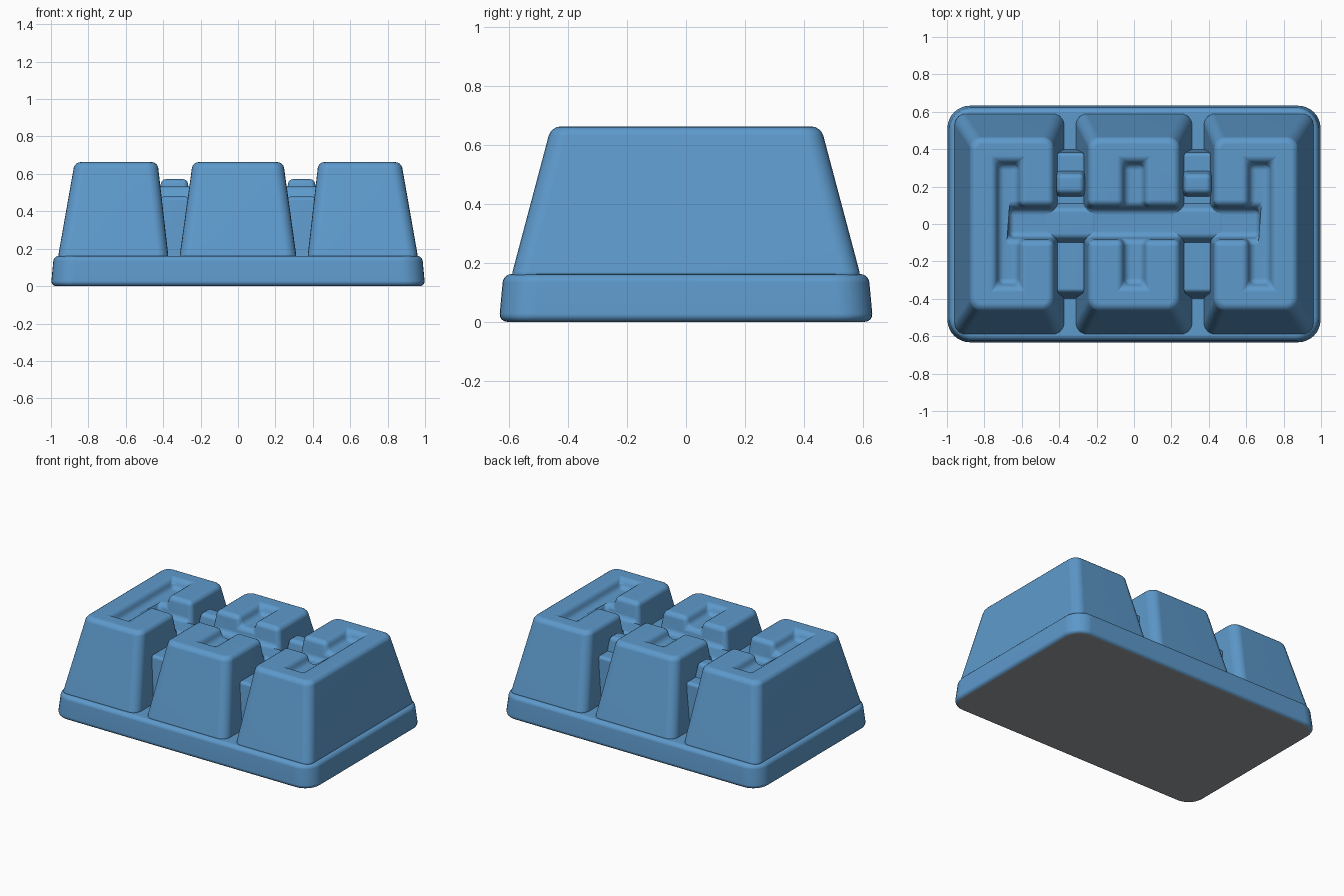
import bpy, bmesh, math

if "Cube" in bpy.data.objects:
    bpy.data.objects.remove(bpy.data.objects["Cube"])


def make_material(name, rgb):
    m = bpy.data.materials.new(name)
    m.diffuse_color = (*rgb, 1)
    m.use_nodes = True
    m.node_tree.nodes["Principled BSDF"].inputs["Base Color"].default_value = m.diffuse_color
    return m


BLUE = make_material("blue plastic", (0.11, 0.32, 0.60))
GREY = make_material("grey underside", (0.325, 0.34, 0.37))


def frustum(name, bottom, top, z0, z1, corner=0.0, segs=5):
    """Tapered block; bottom and top are (x0, x1, y0, y1); corner rounds the upright edges."""
    bm = bmesh.new()
    rings = []
    for (x0, x1, y0, y1), z in ((bottom, z0), (top, z1)):
        rings.append([bm.verts.new(p) for p in
                      ((x0, y0, z), (x1, y0, z), (x1, y1, z), (x0, y1, z))])
    lo, hi = rings
    bm.faces.new(lo[::-1])
    bm.faces.new(hi)
    for i in range(4):
        j = (i + 1) % 4
        bm.faces.new((lo[i], lo[j], hi[j], hi[i]))
    if corner:
        edges = [e for e in bm.edges if abs(e.verts[0].co.z - e.verts[1].co.z) > 0.01]
        bmesh.ops.bevel(bm, geom=edges, offset=corner, segments=segs, affect='EDGES', profile=0.5)
    bmesh.ops.recalc_face_normals(bm, faces=bm.faces)
    me = bpy.data.meshes.new(name)
    bm.to_mesh(me)
    bm.free()
    ob = bpy.data.objects.new(name, me)
    bpy.context.collection.objects.link(ob)
    me.materials.append(BLUE)
    return ob


def activate(ob):
    bpy.ops.object.select_all(action='DESELECT')
    ob.select_set(True)
    bpy.context.view_layer.objects.active = ob


def finish(ob, width, cutters=()):
    """Cut the recesses, soften the edges and shade smooth."""
    activate(ob)
    for c in cutters:
        b = ob.modifiers.new("recess", 'BOOLEAN')
        b.operation, b.solver, b.object = 'DIFFERENCE', 'EXACT', c
        bpy.ops.object.modifier_apply(modifier=b.name)
    bv = ob.modifiers.new("soft edges", 'BEVEL')
    bv.width, bv.segments, bv.use_clamp_overlap = width, 4, False
    bv.limit_method, bv.angle_limit = 'ANGLE', math.radians(40)
    bpy.ops.object.modifier_apply(modifier=bv.name)
    bpy.ops.object.shade_smooth_by_angle(angle=math.radians(40))
    ob.modifiers.new("flat face shading", 'WEIGHTED_NORMAL').keep_sharp = True


def flip(r):
    """Mirror a rectangle to the other side of x = 0."""
    return (-r[1], -r[0], r[2], r[3])


# base plate with a grey underside
base = frustum("base_plate", (-1, 1, -0.635, 0.635), (-0.985, 0.985, -0.62, 0.62),
               0, 0.162, 0.12, 8)
base.data.materials.append(GREY)
finish(base, 0.028)
for p in base.data.polygons:
    p.material_index = 1 if p.normal.z < -0.95 else 0

# recess cutters: long central channel and a slot in each column
channel = frustum("channel_cutter", (-0.67, 0.67, -0.07, 0.08), (-0.67, 0.67, -0.10, 0.11), 0.53, 0.75)
mid_slot = frustum("middle_slot_cutter", (-0.05, 0.05, -0.32, 0.32), (-0.075, 0.075, -0.35, 0.35), 0.6, 0.75)
slot_lo, slot_hi = (0.62, 0.725, -0.32, 0.32), (0.595, 0.75, -0.35, 0.35)
right_slot = frustum("right_slot_cutter", slot_lo, slot_hi, 0.6, 0.75)
left_slot = frustum("left_slot_cutter", flip(slot_lo), flip(slot_hi), 0.6, 0.75)

# three tapered columns
middle = frustum("middle_column", (-0.315, 0.315, -0.597, 0.597),
                 (-0.242, 0.242, -0.458, 0.458), 0.14, 0.663, 0.06)
finish(middle, 0.032, (channel, mid_slot))
side_lo, side_hi = (0.37, 0.965, -0.597, 0.597), (0.43, 0.873, -0.458, 0.458)
for name, f, slot in (("right", lambda r: r, right_slot), ("left", flip, left_slot)):
    col = frustum(name + "_column", f(side_lo), f(side_hi), 0.14, 0.663, 0.06)
    finish(col, 0.032, (channel, slot))

    # bridge filling the gap between columns, with a higher centre and a raised bar
    web = frustum(name + "_gap_web", f((0.26, 0.42, -0.40, 0.40)),
                  f((0.26, 0.42, -0.365, 0.38)), 0.14, 0.478)
    finish(web, 0.02)
    mid = frustum(name + "_gap_floor", f((0.2, 0.48, -0.12, 0.13)),
                  f((0.2, 0.48, -0.07, 0.08)), 0.44, 0.532)
    finish(mid, 0.02)
    bar = frustum(name + "_gap_bar", f((0.255, 0.425, 0.14, 0.29)),
                  f((0.27, 0.41, 0.165, 0.265)), 0.44, 0.572)
    finish(bar, 0.025)

for c in (channel, mid_slot, right_slot, left_slot):
    bpy.data.objects.remove(c, do_unlink=True)
